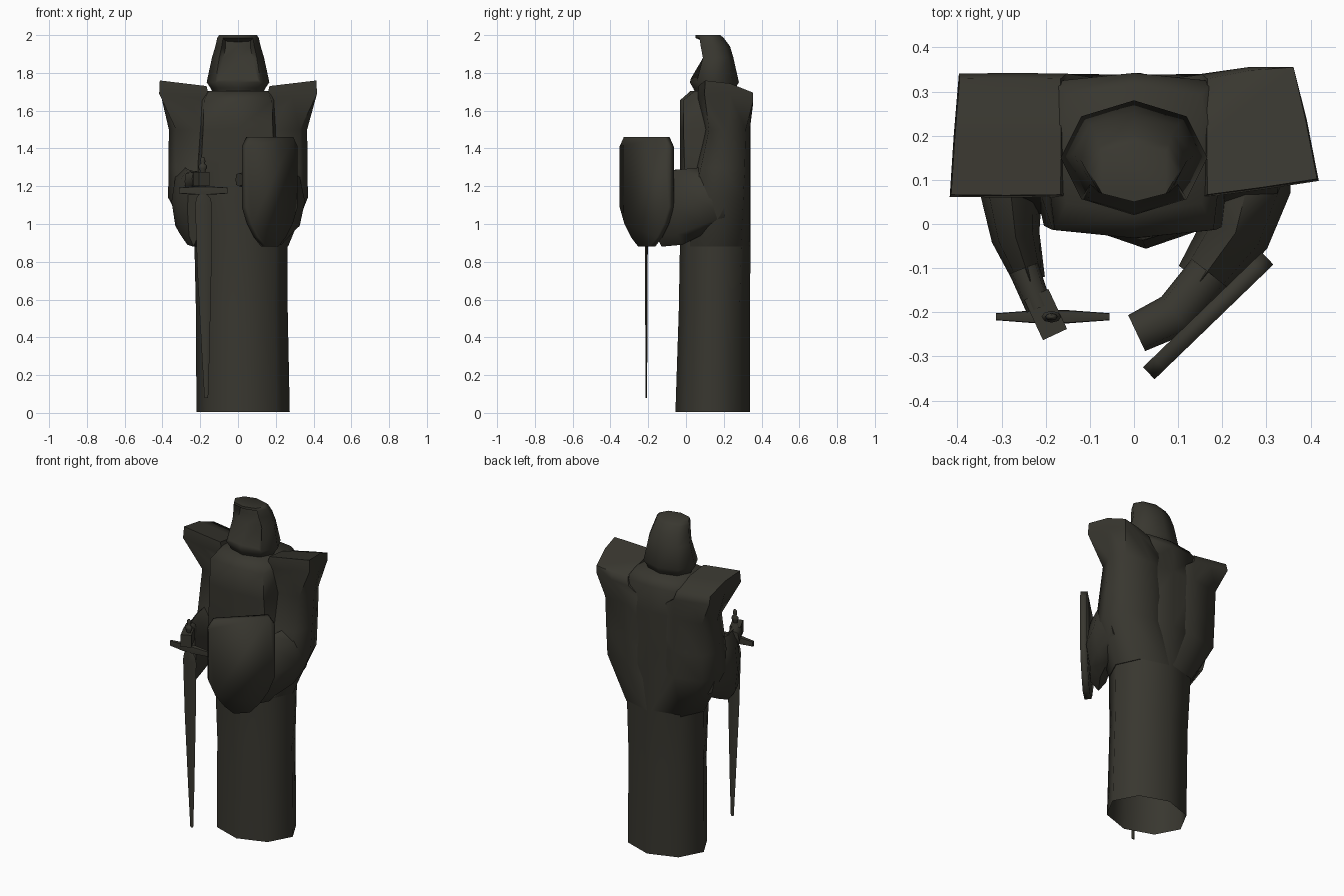
import bpy, bmesh, math
from mathutils import Vector, Matrix

if "Cube" in bpy.data.objects:
    bpy.data.objects.remove(bpy.data.objects["Cube"])

mat = bpy.data.materials.new("dark_stone")
mat.diffuse_color = (0.040, 0.038, 0.029, 1)
mat.use_nodes = True
mat.node_tree.nodes["Principled BSDF"].inputs["Base Color"].default_value = mat.diffuse_color


def finish(bm, name, angle=65):
    bmesh.ops.recalc_face_normals(bm, faces=bm.faces)
    me = bpy.data.meshes.new(name)
    bm.to_mesh(me)
    bm.free()
    me.materials.append(mat)
    ob = bpy.data.objects.new(name, me)
    bpy.context.collection.objects.link(ob)
    bpy.ops.object.select_all(action='DESELECT')
    ob.select_set(True)
    bpy.context.view_layer.objects.active = ob
    bpy.ops.object.shade_smooth_by_angle(angle=math.radians(angle))
    return ob


def ring(c, u, v, d):
    """Eight points around c; d pushes the diagonals (0.7 round, 1 square)."""
    c, u, v = Vector(c), Vector(u), Vector(v)
    s = [(1, 0), (d, d), (0, 1), (-d, d), (-1, 0), (-d, -d), (0, -1), (d, -d)]
    return [c + u * a + v * b for a, b in s]


def flat_ring(z, cx, cy, rx, ry, d=0.72):
    return ring((cx, cy, z), (rx, 0, 0), (0, ry, 0), d)


def loft(rings, cap_start=True, cap_end=True):
    bm = bmesh.new()
    vs = [[bm.verts.new(p) for p in r] for r in rings]
    n = len(vs[0])
    for a, b in zip(vs, vs[1:]):
        for i in range(n):
            j = (i + 1) % n
            bm.faces.new((a[i], a[j], b[j], b[i]))
    if cap_start:
        bm.faces.new(vs[0])
    if cap_end:
        bm.faces.new(vs[-1])
    return bm


def arm(name, path, d):
    """Loft along a level path of (x, y, half width, z low, z high)."""
    rings = []
    for i, (x, y, w, lo, hi) in enumerate(path):
        a, b = path[max(i - 1, 0)], path[min(i + 1, len(path) - 1)]
        t = Vector((b[0] - a[0], b[1] - a[1], 0)).normalized()
        side = Vector((-t.y, t.x, 0)) * w
        rings.append(ring((x, y, (lo + hi) / 2), side, (0, 0, (hi - lo) / 2), d))
    finish(loft(rings), name)


def box(name, c, size, rot=0):
    bm = bmesh.new()
    bmesh.ops.create_cube(bm, size=1, matrix=Matrix.Translation(c)
                          @ Matrix.Rotation(rot, 4, 'Z')
                          @ Matrix.Diagonal((*size, 1)))
    return finish(bm, name)


# Robe, open at the hem
finish(loft([flat_ring(*r) for r in [
    (0.005, .027, .142, .247, .198, .7), (.55, .02, .15, .243, .188, .71),
    (.9, .015, .155, .246, .187, .74), (1.15, 0, .155, .24, .187, .85),
    (1.5, 0, .155, .205, .187, .9), (1.655, 0, .155, .2, .187, .9),
    (1.705, 0, .17, .18, .145, .85)]], cap_start=False), "robe")

# Flared shoulders, higher in front, with draped upper sleeves
for s, side, skew, twist in ((-1, "right", .02, .0), (1, "left", .055, .12)):
    rings = []
    for z, x0, x1, y0, y1, d in [
            (1.74, .165, .415, .065, .33, .99), (1.68, .15, .418, .06, .342, .99),
            (1.5, -.05, .366, .1, .338, .82), (1.3, -.06, .368, .05, .34, .8),
            (1.14, -.06, .370, .01, .34, .78), (.88, -.2, .25, -.025, .338, .74)]:
        if z < .9:
            x0, x1 = (-.215, .265) if s > 0 else (-.25, .232)
        rings.append(flat_ring(z, s * (x0 + x1) / 2, (y0 + y1) / 2,
                               (x1 - x0) / 2, (y1 - y0) / 2, d))
    for r, drop in ((rings[0], .07), (rings[1], .04)):
        for p in r:
            back = (p.y - .07) / .27
            out = (abs(p.x) - .165) / .25
            p.z += out * .03 - .02 - drop * max(0, back) ** 2 + (.01 if r is rings[0] else 0)
            p.x -= s * skew * back * out
            p.y += twist * .3 * out
            p.y = min(p.y, .355)
    finish(loft(rings), side + "_shoulder")

# Drooping lower sleeves
arm("left_sleeve", [(.25, .2, .1, 1.0, 1.28), (.255, .08, .1, .94, 1.30),
                    (.23, -.02, .08, .89, 1.29), (.15, -.13, .06, .88, 1.28)], .72)
arm("right_sleeve", [(-.26, .2, .09, 1.0, 1.28), (-.28, .08, .072, .94, 1.30),
                     (-.268, -.03, .055, .89, 1.29), (-.235, -.13, .035, .88, 1.28)], .72)

# Hands
arm("left_hand", [(.17, -.11, .05, 1.17, 1.28), (.095, -.205, .052, 1.17, 1.28),
                  (.006, -.247, .045, 1.2, 1.27)], .8)
arm("right_wrist", [(-.25, -.1, .035, 1.17, 1.28), (-.215, -.19, .03, 1.2, 1.28)], .8)
box("right_hand", (-.2, -.205, 1.238), (.06, .1, .075), math.radians(25))

# Hood with a hollow face, deepest under the brim
bm = loft([flat_ring(*r) for r in [
    (1.69, 0, .15, .13, .1), (1.72, 0, .15, .145, .112), (1.75, 0, .15, .166, .13),
    (1.88, 0, .157, .138, .094), (1.94, 0, .143, .12, .09),
    (1.985, 0, .125, .11, .075), (2.0, 0, .116, .1, .066)]])
bmesh.ops.recalc_face_normals(bm, faces=bm.faces)
face = [f for f in bm.faces if f.normal.y < -.6
        and 1.76 < f.calc_center_median().z < 1.975]
bmesh.ops.inset_region(bm, faces=face, thickness=.022, depth=0)
for v in {v for f in face for v in f.verts}:
    v.co.y += max(0, v.co.z - 1.77) * .25
finish(bm, "hood")

# Shield, turned outward
outline = [(-.155, 1.46), (.155, 1.46), (.187, 1.41), (.187, 1.09),
           (.15, 1.0), (.1, .93), (.045, .88), (-.045, .88),
           (-.1, .93), (-.15, 1.0), (-.187, 1.09), (-.187, 1.41)]
turn = Matrix.Translation((.168, -.208, 0)) @ Matrix.Rotation(math.radians(44), 4, 'Z')
bm = loft([[turn @ Vector((x, y, z)) for x, z in outline] for y in (-.019, .019)])
finish(bm, "shield", 100)

# Sword held point down
Y = -.21
finish(loft([flat_ring(z, x, Y, w, t, .6) for z, x, w, t in [
    (.08, -.168, .01, .004), (.3, -.171, .02, .005), (.75, -.178, .037, .007),
    (1.1, -.182, .045, .009), (1.135, -.183, .038, .01), (1.16, -.185, .02, .01)]]),
    "sword_blade")
finish(loft([ring((x, Y, 1.177), (0, w, 0), (0, 0, h), .9) for x, w, h in [
    (-.312, .008, .016), (-.22, .015, .022), (-.15, .015, .022), (-.055, .008, .016)]]),
    "sword_guard")
finish(loft([flat_ring(z, -.187, Y, r, r * .6) for z, r in [
    (1.17, .017), (1.285, .015), (1.295, .022), (1.31, .022), (1.32, .01),
    (1.33, .014), (1.345, .013), (1.355, .006)]]), "sword_grip")
